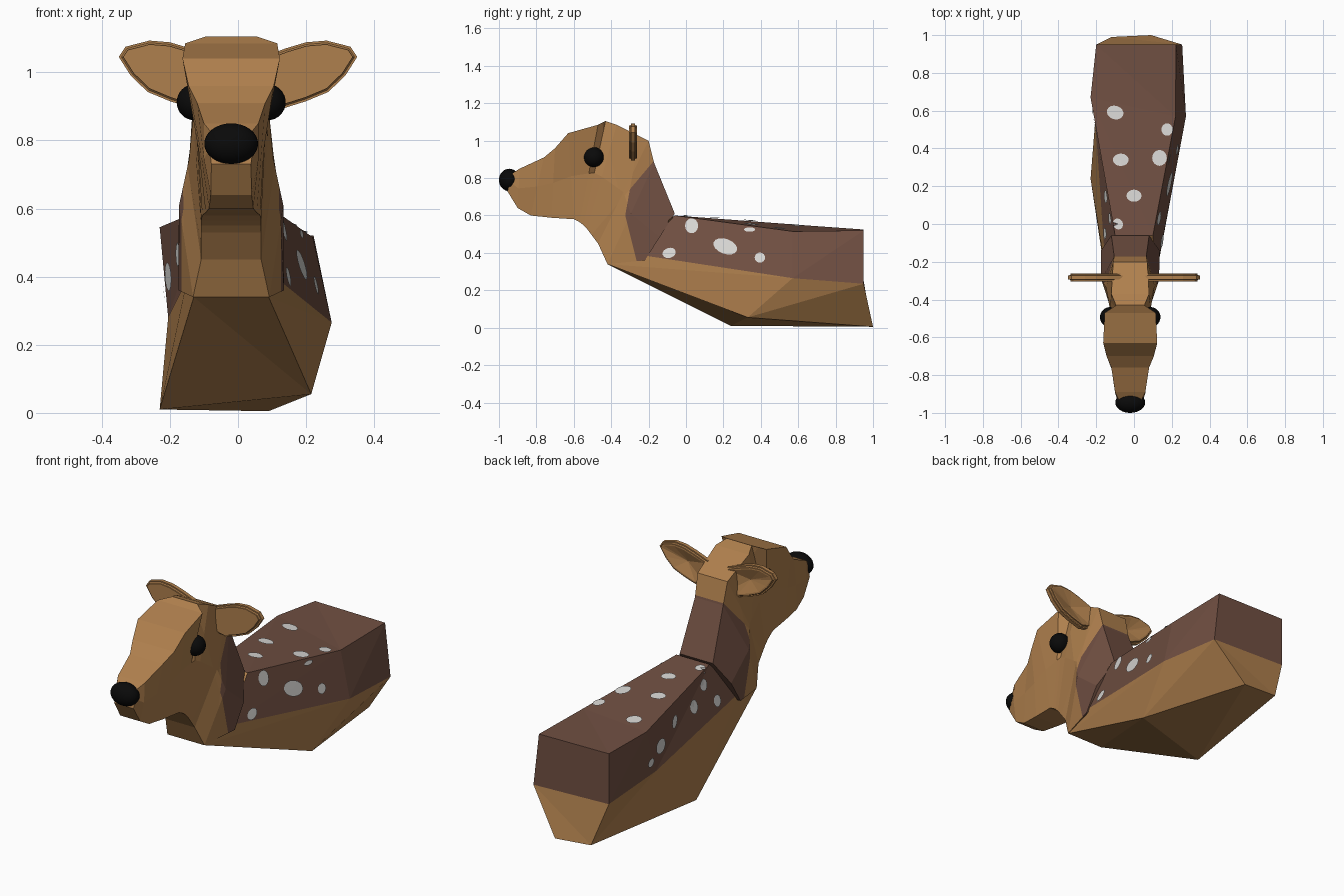
import bpy
import bmesh
from math import cos, sin, pi
from mathutils import Vector, Matrix
from mathutils.bvhtree import BVHTree

cube = bpy.data.objects.get("Cube")
if cube:
    bpy.data.objects.remove(cube, do_unlink=True)


def material(name, colour):
    mat = bpy.data.materials.new(name)
    mat.use_nodes = True
    mat.diffuse_color = (*colour, 1)
    shader = next(n for n in mat.node_tree.nodes if n.type == 'BSDF_PRINCIPLED')
    shader.inputs["Base Color"].default_value = (*colour, 1)
    shader.inputs["Roughness"].default_value = 0.8
    return mat


TAN = material("tan fur", (0.43, 0.215, 0.075))
BROWN = material("brown fur", (0.165, 0.08, 0.055))
WHITE = material("pale spots", (0.7, 0.69, 0.67))
BLACK = material("glossy black", (0.003, 0.003, 0.003))


def finish(bm, name, mats, smooth=False):
    """Turn a bmesh into a named object."""
    mesh = bpy.data.meshes.new(name)
    bm.to_mesh(mesh)
    bm.free()
    for mat in mats:
        mesh.materials.append(mat)
    for poly in mesh.polygons:
        poly.use_smooth = smooth
    obj = bpy.data.objects.new(name, mesh)
    bpy.context.collection.objects.link(obj)
    return obj


def loft(rings, brown_strips=()):
    """Skin a row of closed rings, cap both ends, mark some strips brown."""
    bm = bmesh.new()
    rows = [[bm.verts.new(p) for p in ring] for ring in rings]
    count = len(rows[0])
    for a, b in zip(rows, rows[1:]):
        for i in range(count):
            j = (i + 1) % count
            face = bm.faces.new((a[i], a[j], b[j], b[i]))
            face.material_index = int(i in brown_strips)
    bm.faces.new(rows[0])
    # The rear cap is split at the coat line
    tl, tr, mr, br, bl, ml = rows[-1]
    bm.faces.new((tl, tr, mr, ml)).material_index = 1
    bm.faces.new((ml, mr, br, bl))
    bmesh.ops.recalc_face_normals(bm, faces=bm.faces)
    return bm


# Body: angular rings ordered top, right flank, belly, left flank
body_rings = [
    [(-.1, -.06, .6), (.1, -.06, .6), (.12, -.25, .39),
     (.09, -.42, .34), (-.13, -.42, .34), (-.15, -.25, .39)],
    [(-.23, .67, .545), (.22, .57, .515), (.275, .57, .265),
     (.215, .33, .055), (-.23, .24, .01), (-.205, .55, .28)],
    [(-.2, .95, .525), (.222, .95, .52), (.255, .95, .235),
     (.09, 1, .005), (-.12, .99, .02), (-.2, .95, .25)],
]
body = loft(body_rings, brown_strips=(0, 1, 5))
bmesh.ops.triangulate(body, faces=[f for f in body.faces if len(f.verts) == 4],
                      quad_method='ALTERNATE')
body_tree = BVHTree.FromBMesh(body)
finish(body, "body", [TAN, BROWN])

# Head and neck: stations of top y, z, width; middle width; bottom y, z, width
CENTRE = -.02
stations = [
    (-.93, .825, .06, .064, -.955, .73, .058),
    (-.89, .85, .08, .08, -.9, .64, .06),
    (-.76, .91, .1, .088, -.83, .6, .065),
    (-.7, .96, .125, .096, -.72, .588, .075),
    (-.63, 1.04, .143, .1, -.6, .58, .085),
    (-.47, 1.085, .135, .102, -.57, .565, .088),
    (-.43, 1.105, .075, .104, -.55, .55, .088),
    (-.37, 1.085, .1, .108, -.53, .53, .088),
    (-.2, 1.0, .09, .128, -.47, .45, .088),
    (-.17, .88, .085, .153, -.42, .34, .112),
    (-.06, .61, .1, .155, -.22, .36, .155),
]
head_rings = []
for ty, tz, tw, mw, by, bz, bw in stations:
    my, mz = (ty + by) / 2, (tz + bz) / 2
    right = [(tw, ty, tz), (mw, my, mz), (bw, by, bz)]
    left = [(-w, y, z) for w, y, z in right]
    ring = [left[0], *right, left[2], left[1]]
    head_rings.append([(CENTRE + w, y, z) for w, y, z in ring])
head = loft(head_rings)

# Cut the curved coat line across the neck and colour behind it
coat_line = [(-.165, .9), (-.3, .74), (-.325, .6), (-.26, .34)]
planes = []
for (y0, z0), (y1, z1) in zip(coat_line, coat_line[1:]):
    origin = Vector((0, y0, z0))
    normal = Vector((0, z0 - z1, y1 - y0)).normalized()
    planes.append((origin, normal))
    bmesh.ops.bisect_plane(head, geom=head.verts[:] + head.edges[:] + head.faces[:],
                           plane_co=origin, plane_no=normal)
for face in head.faces:
    mid = face.calc_center_median()
    face.material_index = int(all((mid - o).dot(n) > 0 for o, n in planes))
finish(head, "head_and_neck", [TAN, BROWN])


def ball(name, centre, radii):
    bm = bmesh.new()
    bmesh.ops.create_uvsphere(bm, u_segments=32, v_segments=16, radius=1,
                              matrix=Matrix.Translation(centre) @ Matrix.Diagonal((*radii, 1)))
    finish(bm, name, [BLACK], smooth=True)


# Nose and eyes
ball("nose", (CENTRE, -.945, .79), (.079, .055, .06))
for side, name in ((1, "left_eye"), (-1, "right_eye")):
    ball(name, (CENTRE + side * .107, -.493, .912), (.053, .053, .053))

# Ears: leaf outline, thickened, with a hollow in the back
ear_outline = [(.06, 1.04), (.14, 1.07), (.2, 1.088), (.26, 1.093), (.33, 1.075),
               (.35, 1.045), (.315, .99), (.265, .942), (.2, .915), (.13, .893), (.06, .91)]
for side, name in ((1, "left_ear"), (-1, "right_ear")):
    bm = bmesh.new()
    face = bm.faces.new([bm.verts.new((side * x, -.304, z)) for x, z in ear_outline])
    made = bmesh.ops.extrude_face_region(bm, geom=[face])["geom"]
    bmesh.ops.translate(bm, vec=(0, .042, 0),
                        verts=[v for v in made if isinstance(v, bmesh.types.BMVert)])
    back = next(f for f in made if isinstance(f, bmesh.types.BMFace))
    bmesh.ops.recalc_face_normals(bm, faces=bm.faces)
    rims = [e for e in bm.edges if len({round(v.co.y, 3) for v in e.verts}) == 1]
    bmesh.ops.inset_region(bm, faces=[back], thickness=.02)
    hollow = bmesh.ops.poke(bm, faces=[back])["verts"]
    bmesh.ops.translate(bm, vec=(0, -.025, 0), verts=hollow)
    bmesh.ops.bevel(bm, geom=rims, offset=.011, segments=3, affect='EDGES')
    finish(bm, name, [TAN])


def spots(name, axis, layout):
    """Lay thin ellipses on the body, projected along an axis."""
    bm = bmesh.new()
    look = Vector(axis)
    across = Vector((1, 0, 0)) if look.z else Vector((0, 1, 0))
    up = Vector((0, 1, 0)) if look.z else Vector((0, 0, 1))
    for u, v, ru, rv, tilt in layout:

        def place(a, b):
            a, b = a * cos(tilt) - b * sin(tilt), a * sin(tilt) + b * cos(tilt)
            start = across * (u + a) + up * (v + b) - look * 2
            hit = body_tree.ray_cast(start, look)[0]
            return bm.verts.new(hit - look * .006) if hit else None

        hub = place(0, 0)
        rim = [place(ru * cos(k * pi / 8), rv * sin(k * pi / 8)) for k in range(16)]
        for p, q in zip(rim, rim[1:] + rim[:1]):
            if hub and p and q:
                face = bm.faces.new((hub, p, q))
                face.normal_update()
                if face.normal.dot(look) > 0:
                    face.normal_flip()
    finish(bm, name, [WHITE])


# Coat spots on the back and both flanks
spots("back_spots", (0, 0, -1), [
    (-.1, .59, .045, .036, -.3), (.175, .5, .03, .033, 0), (-.07, .34, .042, .033, 0),
    (.135, .35, .039, .042, 0), (0, .15, .04, .032, 0), (-.085, 0, .026, .03, .5)])
spots("left_flank_spots", (-1, 0, 0), [
    (.03, .545, .035, .04, 0), (-.09, .4, .036, .027, .3), (.34, .525, .03, .012, 0),
    (.21, .435, .066, .04, -.35), (.395, .375, .028, .027, 0)])
spots("right_flank_spots", (1, 0, 0), [
    (.03, .53, .03, .03, 0), (.145, .46, .033, .035, 0), (.35, .465, .03, .035, 0),
    (.51, .4, .055, .04, .3), (.61, .35, .026, .025, 0), (-.05, .42, .03, .03, 0)])
